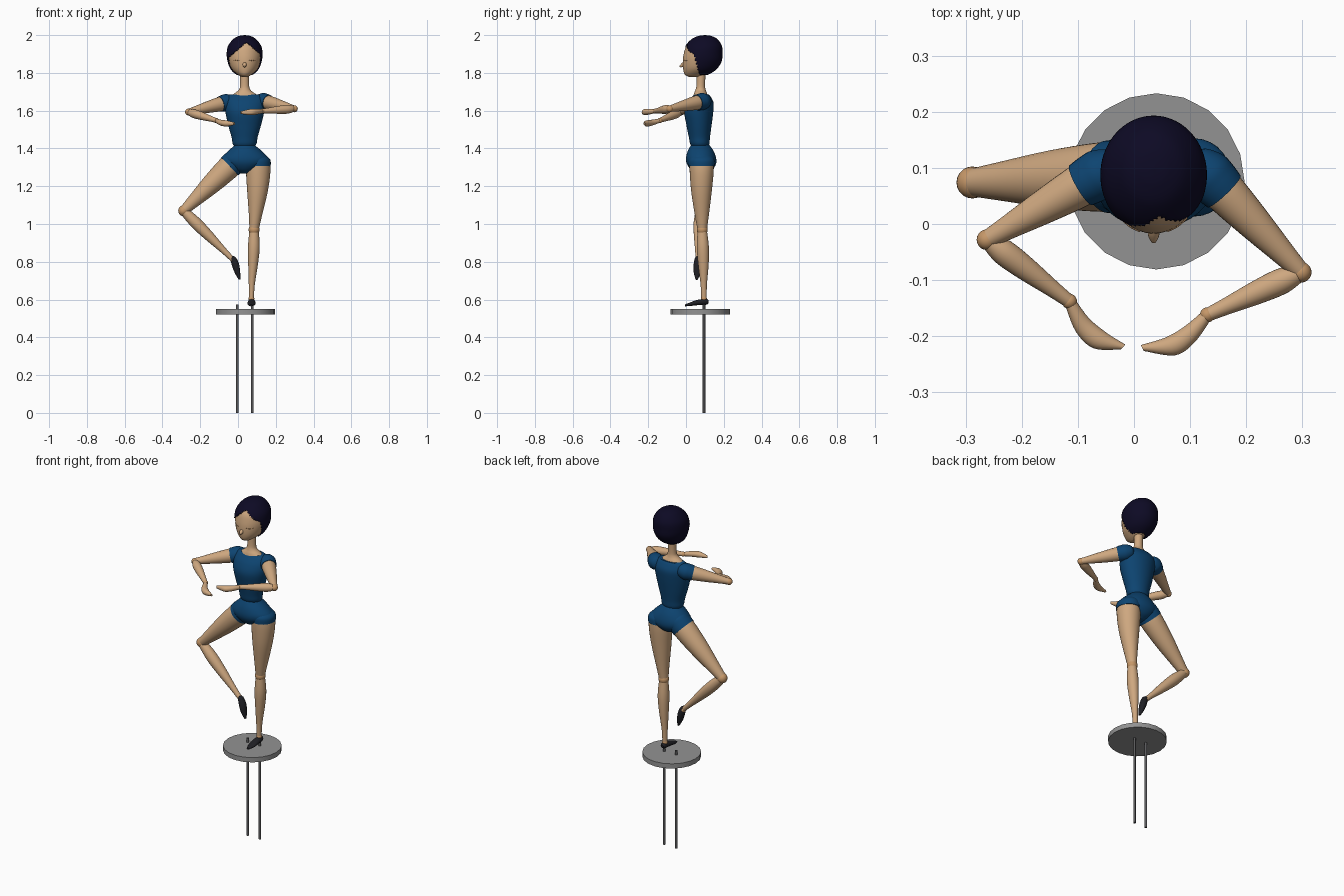
import bpy, bmesh, math
from mathutils import Vector

if "Cube" in bpy.data.objects:
    bpy.data.objects.remove(bpy.data.objects["Cube"])

def mat(name, r, g, b):
    m = bpy.data.materials.new(name)
    m.diffuse_color = (r, g, b, 1)
    m.use_nodes = True
    m.node_tree.nodes["Principled BSDF"].inputs["Base Color"].default_value = m.diffuse_color
    return m

SKIN = mat("skin", 0.62, 0.39, 0.215)
JOINT = mat("joint_tan", 0.56, 0.31, 0.14)
BLUE = mat("leotard_blue", 0.004, 0.058, 0.165)
HAIR = mat("hair_navy", 0.004, 0.003, 0.018)
SHOE = mat("shoe_black", 0.014, 0.014, 0.018)
DISC = mat("disc_grey", 0.29, 0.29, 0.29)
ROD = mat("rod_grey", 0.1, 0.1, 0.105)
Z = Vector((0, 0, 1))

def finish(bm, name, material):
    bmesh.ops.recalc_face_normals(bm, faces=bm.faces)
    me = bpy.data.meshes.new(name)
    bm.to_mesh(me)
    bm.free()
    me.materials.append(material)
    ob = bpy.data.objects.new(name, me)
    bpy.context.collection.objects.link(ob)
    return ob

def spline(pts, n):
    """Catmull-Rom through tuples of any length."""
    out = []
    for i in range(len(pts) - 1):
        p0, p1, p2, p3 = (pts[max(i - 1, 0)], pts[i], pts[i + 1], pts[min(i + 2, len(pts) - 1)])
        for k in range(n):
            t = k / n
            out.append([0.5 * (2 * b + (c - a) * t + (2 * a - 5 * b + 4 * c - d) * t * t
                               + (3 * b - a - 3 * c + d) * t ** 3)
                        for a, b, c, d in zip(p0, p1, p2, p3)])
    return out + [list(pts[-1])]

def loft(name, rings, material, axis=None, segs=28, n=5):
    """Skin ellipses (x, y, z, ru, rv) that all face along one axis."""
    axis = Vector(axis) if axis else Vector(rings[-1][:3]) - Vector(rings[0][:3])
    axis.normalize()
    u = axis.cross(Z).normalized() if abs(axis.z) < 0.99 else Vector((1, 0, 0))
    v = axis.cross(u)
    bm = bmesh.new()
    loops = []
    for x, y, z, ru, rv in spline(rings, n):
        ru, rv = max(ru, 0.001), max(rv, 0.001)
        loops.append([bm.verts.new(Vector((x, y, z)) + u * ru * math.cos(a) + v * rv * math.sin(a))
                      for a in (2 * math.pi * i / segs for i in range(segs))])
    for a, b in zip(loops, loops[1:]):
        for i in range(segs):
            j = (i + 1) % segs
            bm.faces.new((a[i], a[j], b[j], b[i]))
    bm.faces.new(loops[0])
    bm.faces.new(loops[-1])
    return finish(bm, name, material)

def limb(name, a, b, profile, material):
    """Straight round limb; profile is (t, radius)."""
    a, b = Vector(a), Vector(b)
    return loft(name, [(*a.lerp(b, t), r, r) for t, r in profile], material, axis=b - a)

def ball(name, c, r, material):
    bm = bmesh.new()
    bmesh.ops.create_uvsphere(bm, u_segments=20, v_segments=12, radius=r)
    bmesh.ops.translate(bm, verts=bm.verts, vec=c)
    return finish(bm, name, material)

def cylinder(name, x, y, z0, z1, r, segs, material):
    bm = bmesh.new()
    bmesh.ops.create_cone(bm, cap_ends=True, segments=segs, radius1=r, radius2=r, depth=z1 - z0)
    bmesh.ops.translate(bm, verts=bm.verts, vec=(x, y, (z0 + z1) / 2))
    return finish(bm, name, material)

# Stand: disc and two rods
cylinder("stand_disc", 0.04, 0.076, 0.522, 0.55, 0.157, 20, DISC)
cylinder("stand_rod_free", -0.003, 0.095, 0, 0.575, 0.007, 10, ROD)
cylinder("stand_rod_foot", 0.076, 0.095, 0, 0.58, 0.007, 10, ROD)

# Head, hair, nose, closed eyes
CX = 0.035
head = [(1.777, .012, .040, .02), (1.79, .036, .05, .055), (1.82, .068, .07, .085),
        (1.86, .085, .083, .1), (1.90, .09, .088, .1), (1.94, .083, .093, .092),
        (1.975, .056, .098, .064), (1.99, .028, .1, .032), (1.994, .002, .1, .002)]
loft("head", [(CX, cy, z, rx, ry) for z, rx, cy, ry in head], SKIN, axis=Z, segs=40)
C = (CX, .092, 1.89)
hair_rings = [(CX, C[1] + (cy - C[1]) * 1.05, C[2] + (z - C[2]) * 1.055, rx * 1.055, ry * 1.05)
              for z, rx, cy, ry in head]
hair = loft("hair", hair_rings, HAIR, axis=Z, segs=72, n=10)
bm = bmesh.new()
bm.from_mesh(hair.data)

def is_face(p):
    in_front = p.y < 0.04 + (1.9 - p.z) * 0.3
    return p.z < 1.79 or (in_front and p.z < 1.965 - 0.85 * abs(p.x - 0.045))

bmesh.ops.delete(bm, geom=[f for f in bm.faces if is_face(f.calc_center_median())], context='FACES')
bm.to_mesh(hair.data)
bm.free()
sol = hair.modifiers.new("thickness", 'SOLIDIFY')
sol.thickness = 0.005
loft("nose", [(CX, 0, 1.853, .009, .016), (CX, -.02, 1.842, .010, .012),
              (CX, -.034, 1.834, .003, .004)], SKIN, axis=(0, -1, 0), segs=14)
for side, label in ((-1, "right"), (1, "left")):
    pts = []
    for d in (.024, .042, .06):
        y = .083 - .1 * math.sqrt(1 - (d / .086) ** 2)
        pts.append((CX + side * d, y, 1.868 - (.003 if d == .042 else 0), .0018, .0015))
    loft("closed_eye_" + label, pts, JOINT, segs=8)

# Neck, torso, pelvis
loft("neck", [(CX, .078, 1.675, .075, .04), (CX, .077, 1.693, .052, .034), (CX, .077, 1.71, .031, .027),
              (CX, .078, 1.735, .024, .023), (CX, .08, 1.81, .024, .024)], SKIN, axis=Z)
loft("torso", [(.035, .075, 1.405, .048, .04), (.035, .073, 1.425, .063, .051), (.035, .071, 1.46, .069, .056),
               (.035, .069, 1.52, .086, .066), (.036, .068, 1.59, .102, .076), (.037, .077, 1.64, .107, .069),
               (.037, .082, 1.672, .098, .05), (.037, .083, 1.686, .08, .038)], BLUE, axis=Z, segs=36)
loft("pelvis", [(.036, .075, 1.425, .045, .04), (.036, .076, 1.41, .062, .054), (.038, .078, 1.38, .095, .071),
                (.04, .08, 1.345, .122, .08), (.04, .082, 1.315, .11, .076), (.036, .083, 1.285, .062, .055),
                (.034, .083, 1.268, .02, .025)], BLUE, axis=Z, segs=36)

# Arms: sleeve, upper arm, elbow, forearm, wrist, hand
arms = {
    "right": ((-.055, .092, 1.645), (-.262, -.028, 1.593), (-.115, -.138, 1.548),
              [(-.092, -.18, 1.537), (-.06, -.208, 1.532), (-.02, -.219, 1.531)]),
    "left": ((.128, .092, 1.65), (.298, -.086, 1.61), (.131, -.162, 1.598),
             [(.1, -.196, 1.595), (.065, -.218, 1.592), (.015, -.221, 1.59)]),
}
for s, (sh, el, wr, hand) in arms.items():
    limb("sleeve_" + s, sh, el, [(-.16, .01), (-.12, .03), (0, .044), (.1, .044), (.19, .041)], BLUE)
    limb("upper_arm_" + s, sh, el, [(.05, .036), (.2, .038), (.5, .031), (.8, .022), (.98, .017)], SKIN)
    ball("elbow_" + s, el, .0185, JOINT)
    limb("forearm_" + s, el, wr, [(.03, .016), (.2, .023), (.45, .0215), (.8, .015), (1, .012)], SKIN)
    ball("wrist_" + s, wr, .0135, JOINT)
    sizes = [(.017, .015), (.018, .016), (.006, .007)]
    loft("hand_" + s, [(*wr, .011, .011)] + [(*p, *r) for p, r in zip(hand, sizes)], SKIN)

# Standing leg
loft("standing_shorts", [(.1, .083, 1.365, .045, .05), (.107, .083, 1.34, .064, .068),
                         (.107, .083, 1.307, .066, .069)], BLUE, axis=Z)
loft("standing_thigh", [(.107, .083, 1.33, .062, .064), (.107, .083, 1.27, .064, .063),
                        (.103, .082, 1.17, .054, .054), (.092, .084, 1.04, .034, .036),
                        (.085, .086, .97, .025, .025)], SKIN, axis=Z)
ball("standing_knee", (.085, .086, .97), .029, JOINT)
loft("standing_calf", [(.085, .086, .97, .024, .024), (.084, .089, .88, .031, .032),
                       (.08, .092, .79, .026, .028), (.073, .094, .68, .016, .017),
                       (.071, .095, .605, .013, .014)], SKIN, axis=Z)
ball("standing_ankle", (.071, .095, .605), .0155, JOINT)
loft("standing_shoe", [(.072, .119, .588, .008, .008), (.072, .105, .588, .017, .016),
                       (.072, .06, .584, .021, .014), (.071, .025, .576, .02, .01),
                       (.069, -.006, .569, .008, .005)], SHOE, axis=(0, -1, 0))

# Raised leg
hip, knee, ankle = (.0, .086, 1.347), (-.288, .074, 1.07), (-.026, .063, .81)
limb("raised_shorts", hip, knee, [(-.1, .03), (0, .06), (.08, .065), (.155, .065)], BLUE)
limb("raised_thigh", hip, knee, [(.05, .06), (.2, .062), (.5, .052), (.8, .036), (.98, .026)], SKIN)
ball("raised_knee", knee, .0285, JOINT)
limb("raised_calf", knee, ankle, [(.02, .024), (.25, .031), (.5, .027), (.8, .017), (.98, .013)], SKIN)
ball("raised_ankle", ankle, .0155, JOINT)
loft("raised_shoe", [(-.03, .062, .828, .008, .008), (-.024, .062, .815, .016, .016),
                     (-.012, .061, .78, .021, .019), (-.002, .059, .742, .018, .014),
                     (.009, .057, .706, .006, .005)], SHOE)

# Smooth shading with crisp edges
bpy.ops.object.select_all(action='SELECT')
bpy.context.view_layer.objects.active = hair
bpy.ops.object.shade_smooth_by_angle(angle=math.radians(40))
